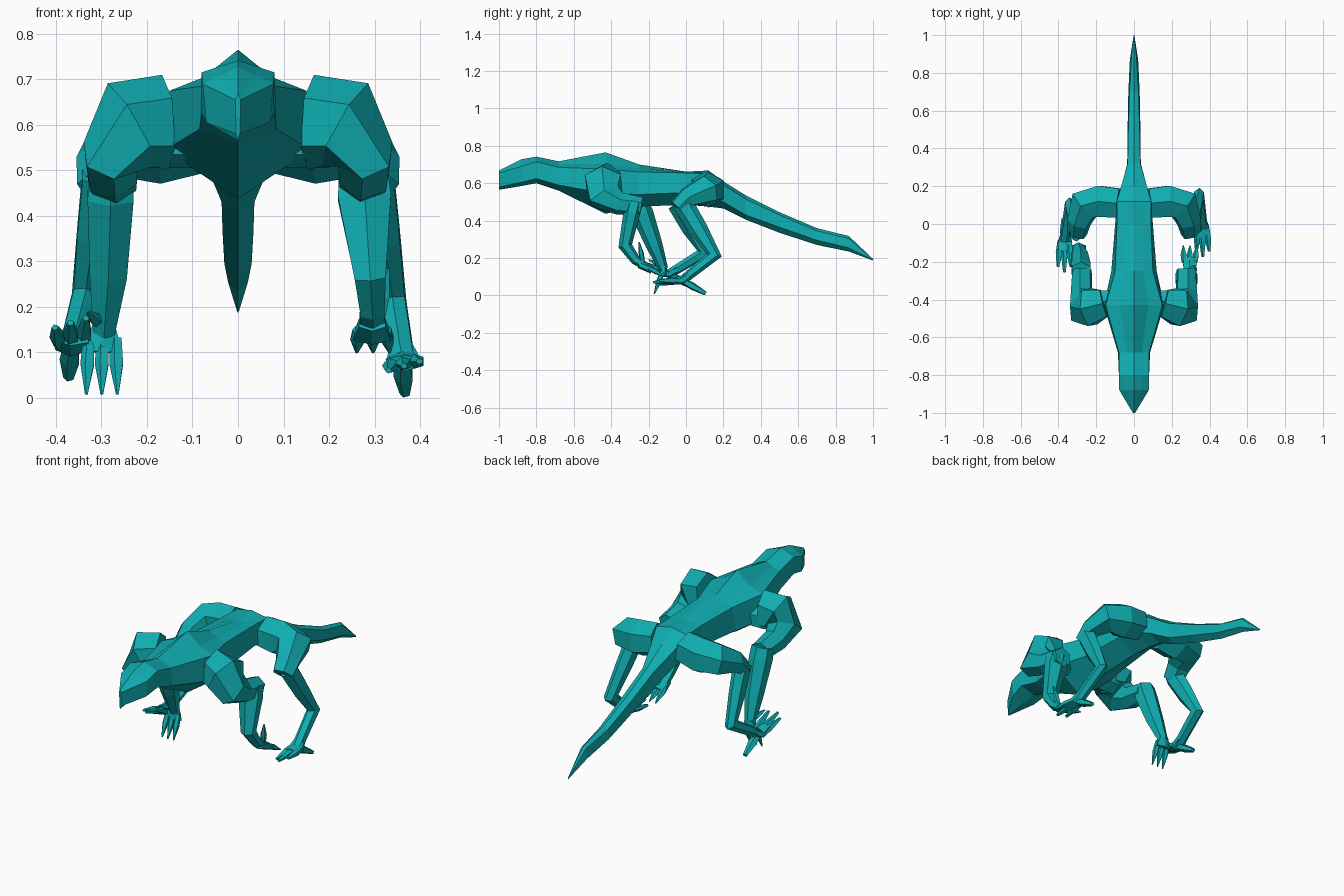
import bpy, bmesh, math
from mathutils import Vector

teal = bpy.data.materials.new("teal")
teal.diffuse_color = (0.005, 0.42, 0.44, 1)


def loft(name, rings):
    """Skin a list of equal-sized vertex rings and cap both ends."""
    bm = bmesh.new()
    rows = [[bm.verts.new(p) for p in ring] for ring in rings]
    n = len(rows[0])
    for a, b in zip(rows, rows[1:]):
        for i in range(n):
            j = (i + 1) % n
            bm.faces.new((a[i], a[j], b[j], b[i]))
    bm.faces.new(rows[0][::-1])
    bm.faces.new(rows[-1])
    bmesh.ops.recalc_face_normals(bm, faces=bm.faces)
    mesh = bpy.data.meshes.new(name)
    bm.to_mesh(mesh)
    bm.free()
    mesh.materials.append(teal)
    ob = bpy.data.objects.new(name, mesh)
    bpy.context.collection.objects.link(ob)


def tube(name, pts, ref=(1, 0, 0), sides=6):
    """Faceted limb along points (x, y, z, radius along ref, other radius)."""
    ps = [Vector(p[:3]) for p in pts]
    segs = [(b - a).normalized() for a, b in zip(ps, ps[1:])]
    u, prev, rings = Vector(ref), None, []
    for i, p in enumerate(ps):
        t = (segs[max(i - 1, 0)] + segs[min(i, len(segs) - 1)]).normalized()
        if prev is not None:
            u = prev.rotation_difference(t) @ u
        u = (u - t * u.dot(t)).normalized()
        v = t.cross(u)
        prev = t
        ring = []
        for k in range(sides):
            a = 2 * math.pi * (k + 0.5) / sides
            ring.append(p + u * pts[i][3] * 1.12 * math.cos(a) + v * pts[i][4] * math.sin(a))
        rings.append(ring)
    loft(name, rings)


def claw(name, base, tip, r, end=0.003):
    """Short finger or toe: knuckle bulge, then a point or blunt end."""
    b, e = Vector(base), Vector(tip)
    m = b.lerp(e, 0.45)
    tube(name, [(*b, r * 0.8, r * 0.8), (*m, r, r), (*e, end, end)], sides=5)


# Head, trunk and tail: y, top z, upper width, upper z, lower width, lower z, bottom z
body = [
    (-1.0, .668, .006, .655, .004, .58, .565),
    (-.88, .728, .078, .69, .07, .605, .585),
    (-.80, .742, .08, .715, .08, .625, .60),
    (-.68, .717, .08, .685, .085, .59, .56),
    (-.43, .765, .15, .675, .16, .545, .437),
    (-.25, .70, .10, .66, .12, .54, .475),
    (0, .662, .09, .655, .10, .55, .485),
    (.12, .668, .09, .65, .09, .53, .475),
    (.20, .61, .068, .59, .065, .50, .465),
    (.32, .535, .034, .515, .036, .43, .405),
    (.50, .445, .03, .43, .034, .365, .335),
    (.70, .36, .024, .345, .030, .295, .27),
    (.87, .318, .014, .305, .022, .255, .235),
    (1.0, .195, .002, .193, .002, .19, .187),
]
rings = []
for y, t, wu, zu, wl, zl, b in body:
    zm = zu + (t - zu) * (.33 if wu > .14 else .5)  # chest has a raised spine
    rings.append([(0, y, t), (wu * .5, y, zm), (wu, y, zu), (wl, y, zl),
                  (0, y, b), (-wl, y, zl), (-wu, y, zu), (-wu * .5, y, zm)])
loft("body", rings)

for side, s in (("left", -1), ("right", 1)):
    # Shoulder and upper arm curling back to the elbow
    tube(side + "_upper_arm", [(s * .16, -.42, .605, .075, .105), (s * .235, -.44, .60, .10, .105),
                               (s * .28, -.44, .535, .09, .065), (s * .278, -.36, .492, .055, .06),
                               (s * .275, -.24, .475, .045, .055)], ref=(0, 1, 0))
    # Small joint joining the shoulder to the chest
    tube(side + "_shoulder_joint", [(s * .10, -.41, .565, .06, .06), (s * .2, -.41, .565, .06, .06)],
         ref=(0, 1, 0))
    # Hip and thigh curling forward to the knee
    tube(side + "_thigh", [(s * .08, .11, .58, .08, .085), (s * .18, .12, .565, .085, .095),
                           (s * .262, .10, .56, .085, .08), (s * .292, .01, .525, .06, .055),
                           (s * .302, -.05, .47, .05, .04)], ref=(0, 1, 0))

# Forearms, each in its own running pose
tube("left_forearm", [(-.28, -.25, .50, .05, .05), (-.28, -.235, .44, .052, .06),
                      (-.285, -.17, .27, .042, .045), (-.295, -.12, .14, .024, .025)])
tube("right_forearm", [(.275, -.275, .50, .055, .045), (.278, -.29, .44, .06, .045),
                       (.29, -.325, .265, .035, .037), (.295, -.27, .19, .027, .027),
                       (.295, -.20, .145, .03, .02)])

# Hands with three fingers and a thumb
tube("left_palm", [(-.295, -.12, .16, .025, .02), (-.297, -.125, .10, .045, .02)])
tube("right_palm", [(.295, -.25, .165, .03, .02), (.295, -.18, .135, .042, .02)])
for i in (-1, 0, 1):
    claw(f"left_finger_{i + 2}", (-.297 + .03 * i, -.125, .13), (-.299 + .034 * i, -.17, .008), .015)
    claw(f"right_finger_{i + 2}", (.295 + .03 * i, -.20, .15), (.297 + .036 * i, -.115, .10), .015)
claw("left_thumb", (-.30, -.12, .16), (-.33, -.20, .19), .015)
claw("right_thumb", (.31, -.23, .17), (.33, -.25, .285), .015)

# Shins, feet, toes and heel spurs: knee, ankle, ball of foot, toe tip, spur tip
poses = {
    "left": ((-.305, -.045, .49), (-.338, .10, .23), (-.366, -.09, .115), (-.368, -.255, .165), (-.372, .03, .045)),
    "right": ((.305, -.015, .49), (.343, .15, .215), (.363, -.02, .08), (.365, -.175, .07), (.367, .105, .01)),
}
for side, (knee, ankle, ball, toe, spur) in poses.items():
    tube(side + "_shin", [(*knee, .038, .055), (*Vector(knee).lerp(Vector(ankle), .5), .033, .05),
                          (*ankle, .026, .042), (*ball, .026, .025)])
    tube(side + "_foot", [(*Vector(ankle).lerp(Vector(ball), .75), .024, .022), (*ball, .036, .024),
                          (*Vector(ball).lerp(Vector(toe), .35), .04, .018)])
    for i in (-1, 0, 1):
        claw(f"{side}_toe_{i + 2}", (ball[0] + .024 * i, ball[1], ball[2]),
             (toe[0] + .034 * i, toe[1] + .03 * abs(i), toe[2] + .01 * i), .017, .007)
    claw(side + "_spur", ball, spur, .021, .011)
